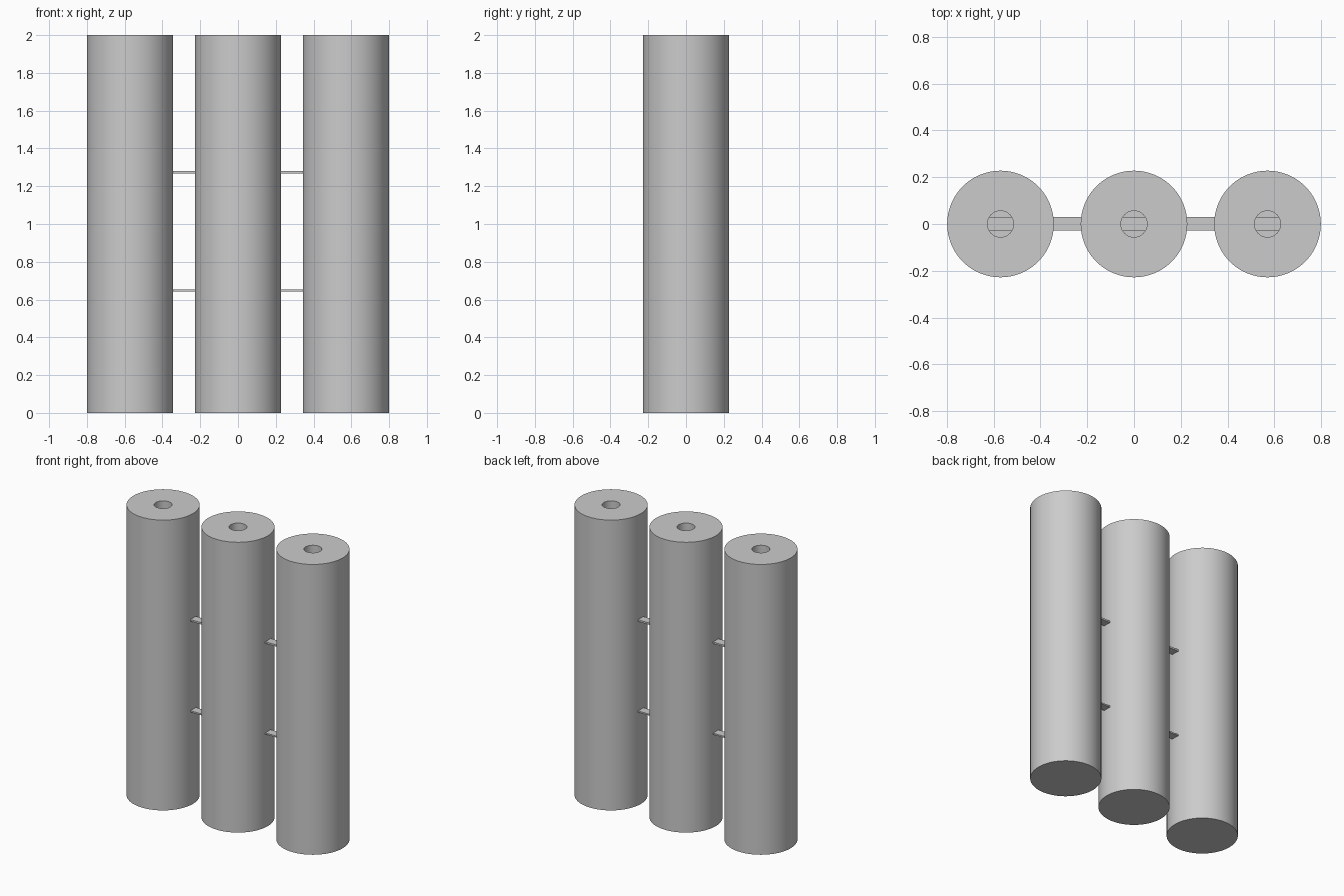
import bpy
import bmesh
from math import radians

RADIUS, HOLE, HEIGHT, FLOOR = 0.228, 0.056, 2.0, 0.1
SPACING = 0.571
SIDES = 96

cube = bpy.data.objects.get("Cube")
if cube:
    bpy.data.objects.remove(cube, do_unlink=True)

grey = bpy.data.materials.new("plain_grey")
grey.use_nodes = True
grey.diffuse_color = (0.6, 0.6, 0.6, 1)
grey.node_tree.nodes["Principled BSDF"].inputs["Base Color"].default_value = grey.diffuse_color


def add_object(name, bm, location):
    bmesh.ops.recalc_face_normals(bm, faces=bm.faces)
    mesh = bpy.data.meshes.new(name)
    bm.to_mesh(mesh)
    bm.free()
    mesh.materials.append(grey)
    obj = bpy.data.objects.new(name, mesh)
    obj.location = location
    bpy.context.collection.objects.link(obj)
    return obj


def tube(name, x):
    """Upright cylinder with a blind hole bored down from its top."""
    bm = bmesh.new()
    # Rings run from the base up the outside and down the bore
    profile = [(RADIUS, 0), (RADIUS, HEIGHT), (HOLE, HEIGHT), (HOLE, FLOOR)]
    rings = [bmesh.ops.create_circle(bm, segments=SIDES, radius=r)["verts"] for r, _ in profile]
    for ring, (_, z) in zip(rings, profile):
        for v in ring:
            v.co.z = z
    for low, high in zip(rings, rings[1:]):
        for i in range(SIDES):
            j = (i + 1) % SIDES
            bm.faces.new((low[i], low[j], high[j], high[i]))
    bm.faces.new(rings[0])
    bm.faces.new(rings[-1])
    obj = add_object(name, bm, (x, 0, 0))
    bpy.ops.object.select_all(action="DESELECT")
    obj.select_set(True)
    bpy.context.view_layer.objects.active = obj
    bpy.ops.object.shade_smooth_by_angle(angle=radians(30))


def strap(name, z, thickness):
    """Thin flat bar joining the three cylinders."""
    bm = bmesh.new()
    bmesh.ops.create_cube(bm, size=1)
    bmesh.ops.scale(bm, vec=(2 * SPACING + 0.2, 0.058, thickness), verts=bm.verts)
    add_object(name, bm, (0, 0.002, z))


# Row of three cylinders
for side, label in ((-1, "right"), (0, "middle"), (1, "left")):
    tube(label + "_cylinder", side * SPACING)

# Connecting straps
strap("upper_strap", 1.274, 0.012)
strap("lower_strap", 0.647, 0.01)
